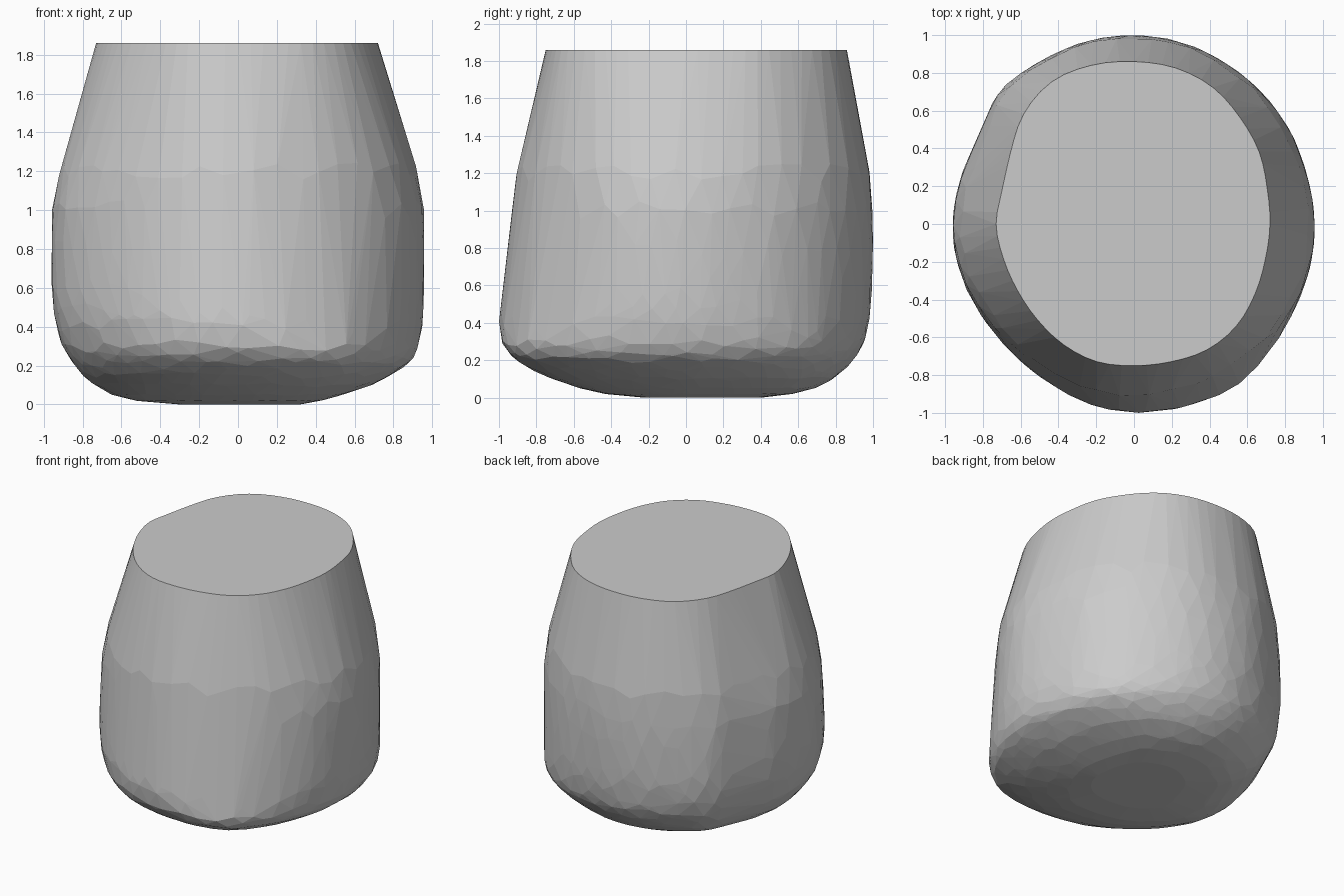
import bpy
import bmesh
import math
import random

cube = bpy.data.objects.get("Cube")
if cube:
    bpy.data.objects.remove(cube)

random.seed(4)

# Outline radii every 15 degrees, counter-clockwise from +x
RIM = [.72, .73, .765, .795, .835, .855, .86, .87, .87, .825, .755, .72,
       .73, .715, .71, .72, .74, .755, .75, .755, .77, .765, .74, .72]
BODY = [.955, .95, .96, .97, .98, .995, 1, 1, .995, 1, .945, .95,
        .96, .96, .95, .95, .96, .985, 1, .985, .97, .97, .965, .96]
FOOT = [.955, .96, .99, 1.02, 1.01, 1, 1, .995, .99, 1, .945, .95,
        .96, .96, .95, .95, .96, .985, 1, 1.04, 1.07, 1.03, .985, .96]

# Side profile: height, then reach to the right, left, front and back
LEVELS = [(0, .30, .32, .22, .40), (.02, .54, .43, .43, .57),
          (.05, .65, .54, .56, .69), (.1, .74, .69, .71, .79),
          (.15, .80, .785, .82, .85), (.2, .84, .87, .90, .895),
          (.25, .875, .91, .955, .93), (.3, .905, .93, .985, .955),
          (.4, .935, .948, 1, .978), (.5, .952, .955, .99, .99),
          (.6, .96, .957, .975, .995), (.8, .96, .957, .95, 1),
          (1, .957, .957, .93, .998), (1.2, .92, .925, .91, .985),
          (1.86, .73, .72, .75, .86)]
TOP = LEVELS[-1][0]


def radius(outline, angle):
    """Smoothly interpolated outline radius at an angle."""
    step = angle / math.tau * len(outline)
    i = math.floor(step)
    t = step - i
    a, b, c, d = (outline[(i + k) % len(outline)] for k in (-1, 0, 1, 2))
    return b + t / 2 * (c - a + t * (2*a - 5*b + 4*c - d + t * (3*(b - c) + d - a)))


def reach(z):
    """Reach to the right, left, front and back at a height."""
    for low, high in zip(LEVELS, LEVELS[1:]):
        if z <= high[0]:
            t = (z - low[0]) / (high[0] - low[0])
            return [p + t * (q - p) for p, q in zip(low[1:], high[1:])]
    return LEVELS[-1][1:]


def surface_point(angle, z):
    """Point on the body, blending the outline into the rim or the foot."""
    right, left, front, back = reach(z)
    if z > 1:
        target, blend = RIM, (z - 1) / (TOP - 1)
    else:
        target, blend = FOOT, min(1, max(0, (.5 - z) / .3))

    def scaled(outline):
        r = radius(outline, angle)
        n = len(outline)
        east, north, west, south = (outline[k * n // 4] for k in range(4))
        x, y = r * math.cos(angle), r * math.sin(angle)
        x *= left / east if x > 0 else right / west
        y *= back / north if y > 0 else front / south
        return x, y

    (x0, y0), (x1, y1) = scaled(BODY), scaled(target)
    return (x0 + blend * (x1 - x0), y0 + blend * (y1 - y0), z)


# Faceted body: slightly scattered rings wrapped in a convex skin
bm = bmesh.new()
for row, level in enumerate(LEVELS):
    z = level[0]
    is_end = z in (0, TOP)
    spread = 0 if is_end else min(.05, z * .12)
    count = 72 if z == TOP else 48
    for k in range(count):
        turn = k + row % 2 / 2
        if not is_end:
            turn += random.uniform(-.25, .25)
        height = z + random.uniform(-spread, spread)
        bm.verts.new(surface_point(turn / count * math.tau, height))
hull = bmesh.ops.convex_hull(bm, input=bm.verts)
loose = set(hull["geom_interior"] + hull["geom_unused"])
bmesh.ops.delete(bm, geom=[g for g in loose if isinstance(g, bmesh.types.BMVert)],
                 context="VERTS")
bmesh.ops.dissolve_limit(bm, angle_limit=math.radians(.5),
                         verts=bm.verts, edges=bm.edges)
bmesh.ops.recalc_face_normals(bm, faces=bm.faces)

mesh = bpy.data.meshes.new("faceted_body")
bm.to_mesh(mesh)
bm.free()
body = bpy.data.objects.new("faceted_body", mesh)
bpy.context.collection.objects.link(body)

# Single plain grey
grey = bpy.data.materials.new("plain grey")
grey.use_nodes = True
colour = (.6, .6, .6, 1)
grey.diffuse_color = colour
grey.node_tree.nodes["Principled BSDF"].inputs["Base Color"].default_value = colour
mesh.materials.append(grey)
